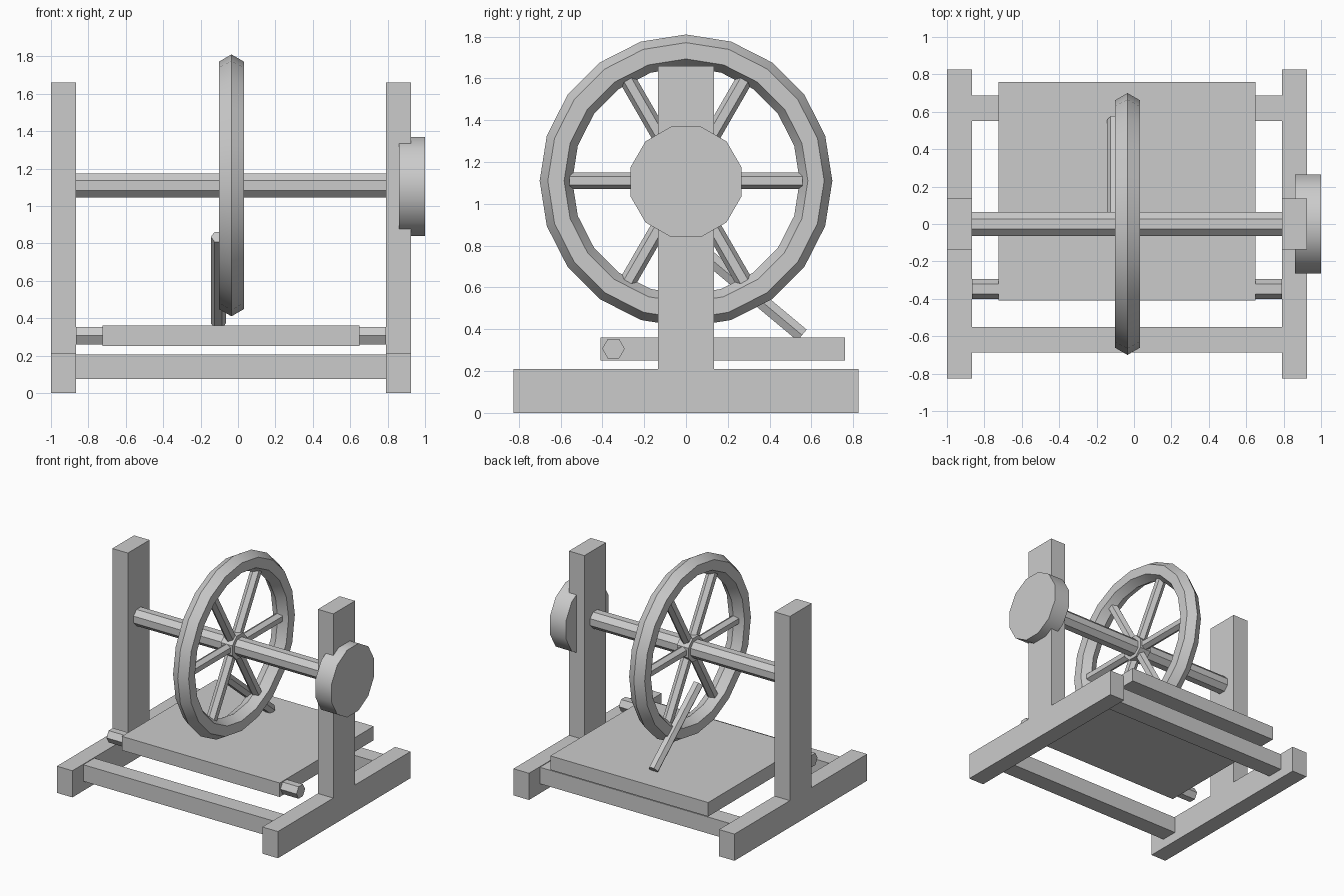
import bpy
import math
from mathutils import Vector

cube = bpy.data.objects.get("Cube")
if cube:
    bpy.data.objects.remove(cube, do_unlink=True)

GREY = (0.6, 0.6, 0.6, 1.0)
grey = bpy.data.materials.new("plain grey")
grey.use_nodes = True
grey.diffuse_color = GREY
grey.node_tree.nodes["Principled BSDF"].inputs["Base Color"].default_value = GREY


def add_mesh(name, verts, faces):
    mesh = bpy.data.meshes.new(name)
    mesh.from_pydata(verts, [], faces)
    mesh.materials.append(grey)
    obj = bpy.data.objects.new(name, mesh)
    bpy.context.collection.objects.link(obj)
    return obj


def box(name, low, high):
    """Axis-aligned block between two corners."""
    verts = [(x, y, z) for x in (low[0], high[0])
             for y in (low[1], high[1]) for z in (low[2], high[2])]
    faces = [(0, 1, 3, 2), (4, 6, 7, 5), (0, 4, 5, 1),
             (2, 3, 7, 6), (0, 2, 6, 4), (1, 5, 7, 3)]
    return add_mesh(name, verts, faces)


def prism(name, start, end, radius, sides, ref, turn=0):
    """Closed prism from start to end; the first corner lies turn degrees from ref."""
    start, end = Vector(start), Vector(end)
    axis = (end - start).normalized()
    u = Vector(ref)
    u = (u - axis * u.dot(axis)).normalized()
    v = axis.cross(u)
    angles = [math.radians(turn) + math.tau * i / sides for i in range(sides)]
    ring = [(u * math.cos(a) + v * math.sin(a)) * radius for a in angles]
    verts = [start + p for p in ring] + [end + p for p in ring]
    faces = [(i, (i + 1) % sides, sides + (i + 1) % sides, sides + i)
             for i in range(sides)]
    faces += [tuple(reversed(range(sides))), tuple(range(sides, 2 * sides))]
    return add_mesh(name, verts, faces)


def soften(obj, degrees):
    bpy.ops.object.select_all(action='DESELECT')
    obj.select_set(True)
    bpy.context.view_layer.objects.active = obj
    bpy.ops.object.shade_smooth_by_angle(angle=math.radians(degrees))


X, Y, Z = (1, 0, 0), (0, 1, 0), (0, 0, 1)
INNER_R, INNER_L = -0.865, 0.79     # inner faces of the two side frames
WHEEL_X, AXLE_Z = -0.035, 1.11

# Side frames: a foot and a post each
for side, x0, x1 in (("right", -1.0, INNER_R), ("left", INNER_L, 0.925)):
    box(side + "_foot", (x0, -0.825, 0), (x1, 0.825, 0.21))
    box(side + "_post", (x0, -0.135, 0.21), (x1, 0.135, 1.66))

# Crossbars joining the feet
for name, y in (("front_crossbar", -0.62), ("back_crossbar", 0.62)):
    box(name, (INNER_R, y - 0.068, 0.075), (INNER_L, y + 0.068, 0.205))

# Treadle board on its pivot rod
box("treadle_board", (-0.725, -0.41, 0.25), (0.65, 0.76, 0.36))
prism("treadle_pivot", (INNER_R, -0.347, 0.307), (INNER_L, -0.347, 0.307), 0.054, 6, Y)

# Axle and end drum
prism("axle", (INNER_R, 0, AXLE_Z), (INNER_L, 0, AXLE_Z), 0.07, 8, Z, 22.5)
drum = prism("end_drum", (0.86, 0, AXLE_Z - 0.005), (1.0, 0, AXLE_Z - 0.005),
             0.274, 12, Z, 15)
soften(drum, 35)

# Wheel: rim, hub and spokes
bpy.ops.mesh.primitive_torus_add(
    major_segments=20, minor_segments=6, major_radius=0.622, minor_radius=0.078,
    location=(WHEEL_X, 0, AXLE_Z), rotation=(0, math.pi / 2, 0))
rim = bpy.context.object
rim.name = "wheel_rim"
rim.data.materials.append(grey)
soften(rim, 30)

prism("wheel_hub", (WHEEL_X - 0.05, 0, AXLE_Z), (WHEEL_X + 0.05, 0, AXLE_Z),
      0.1, 8, Z, 22.5)
centre = Vector((WHEEL_X, 0, AXLE_Z))
for i in range(6):
    a = math.tau * i / 6
    reach = Vector((0, math.cos(a), math.sin(a))) * 0.557
    prism(f"spoke_{i + 1}", centre, centre + reach, 0.04, 6, X, 30)

# Connecting rod from the board up to the wheel
prism("connecting_rod", (-0.105, 0.555, 0.372), (-0.105, 0, 0.835), 0.04, 6, X)
